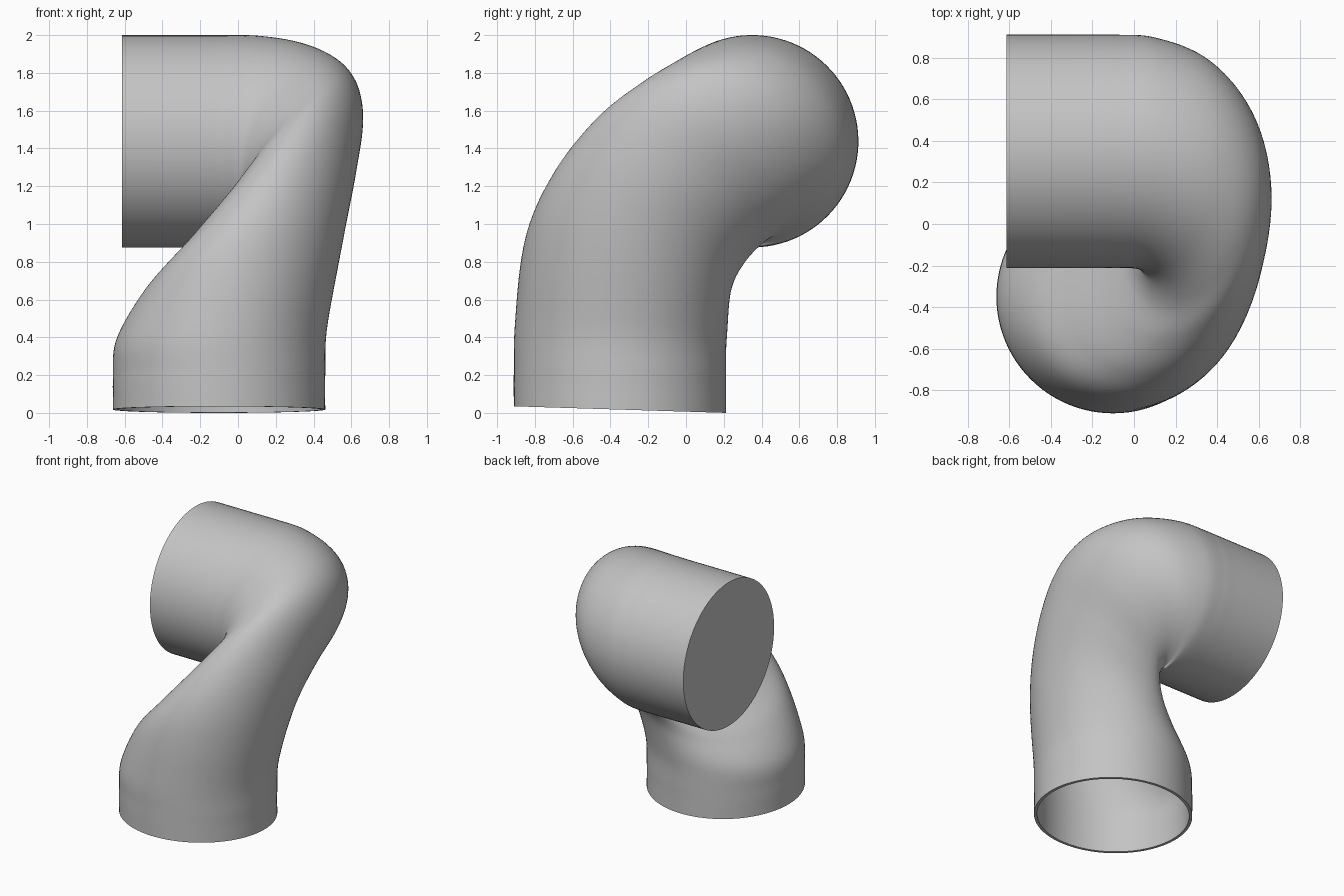
import bpy
import bmesh
import math
from mathutils import Vector

cube = bpy.data.objects.get("Cube")
if cube:
    bpy.data.objects.remove(cube, do_unlink=True)

RADIUS = 0.562
WALL = 0.022
SIDES = 96
STEPS = 9

# Key sections of the bent pipe: centre, facing direction
KEYS = [
    ((-0.10, -0.35, 0.0175), (0, 0.031, 1)),
    ((-0.10, -0.35, 0.20), (0, 0.03, 1)),
    ((-0.085, -0.345, 0.43), (-0.08, 0.06, 1)),
    ((0.03, -0.305, 0.79), (-0.31, 0.23, 0.92)),
    ((0.15, -0.19, 1.04), (-0.52, 0.31, 0.80)),
    ((0.25, -0.02, 1.24), (-0.68, 0.32, 0.66)),
    ((0.265, 0.14, 1.355), (-0.80, 0.26, 0.54)),
    ((0.195, 0.27, 1.415), (-0.90, 0.18, 0.36)),
    ((0.06, 0.34, 1.437), (-0.985, 0.05, 0.12)),
    ((-0.08, 0.35, 1.438), (-1, 0, 0)),
    ((-0.20, 0.35, 1.438), (-1, 0, 0)),
]
END = Vector((-0.615, 0.35, 1.438))


def spline(points):
    """Sample a smooth curve through the points."""
    pts = [Vector(p) for p in points]
    pts = [2 * pts[0] - pts[1]] + pts + [2 * pts[-1] - pts[-2]]
    out = []
    for a, b, c, d in zip(pts, pts[1:], pts[2:], pts[3:]):
        for i in range(STEPS):
            t = i / STEPS
            out.append(0.5 * (2 * b + (c - a) * t + (2 * a - 5 * b + 4 * c - d) * t ** 2
                              + (3 * b - a - 3 * c + d) * t ** 3))
    return out + [pts[-2]]


centres = spline([k[0] for k in KEYS])
normals = [n.normalized() for n in spline([k[1] for k in KEYS])]


def join(bm, low, high):
    """Bridge two rings with quads."""
    for i in range(SIDES):
        j = (i + 1) % SIDES
        bm.faces.new((low[i], low[j], high[j], high[i]))


def add_tube(bm, radius, end):
    """Sweep a circle through all sections and cap the far end."""
    side, previous, rings = Vector((1, 0, 0)), Vector((0, 0, 1)), []
    for centre, normal in zip(centres + [end], normals + [Vector((-1, 0, 0))]):
        side = previous.rotation_difference(normal) @ side
        side = (side - normal * side.dot(normal)).normalized()
        across = normal.cross(side)
        previous = normal
        ring = []
        for i in range(SIDES):
            a = math.tau * i / SIDES
            ring.append(bm.verts.new(centre + radius * (side * math.cos(a) + across * math.sin(a))))
        rings.append(ring)
    for low, high in zip(rings, rings[1:]):
        join(bm, low, high)
    bm.faces.new(rings[-1])
    return rings[0]


# Outer skin, inner bore and the rim between them
bm = bmesh.new()
outer = add_tube(bm, RADIUS, END)
inner = add_tube(bm, RADIUS - WALL, END + Vector((WALL, 0, 0)))
join(bm, inner, outer)
bmesh.ops.recalc_face_normals(bm, faces=bm.faces[:])
mesh = bpy.data.meshes.new("bent_pipe")
bm.to_mesh(mesh)
bm.free()
pipe = bpy.data.objects.new("bent_pipe", mesh)
bpy.context.collection.objects.link(pipe)

# Plain grey material
grey = bpy.data.materials.new("plain_grey")
grey.use_nodes = True
colour = (0.55, 0.55, 0.55, 1)
grey.diffuse_color = colour
for node in grey.node_tree.nodes:
    if node.type == 'BSDF_PRINCIPLED':
        node.inputs["Base Color"].default_value = colour
mesh.materials.append(grey)

# Smooth skin with crisp ends
bpy.ops.object.select_all(action='DESELECT')
pipe.select_set(True)
bpy.context.view_layer.objects.active = pipe
bpy.ops.object.shade_smooth_by_angle(angle=math.radians(40))
